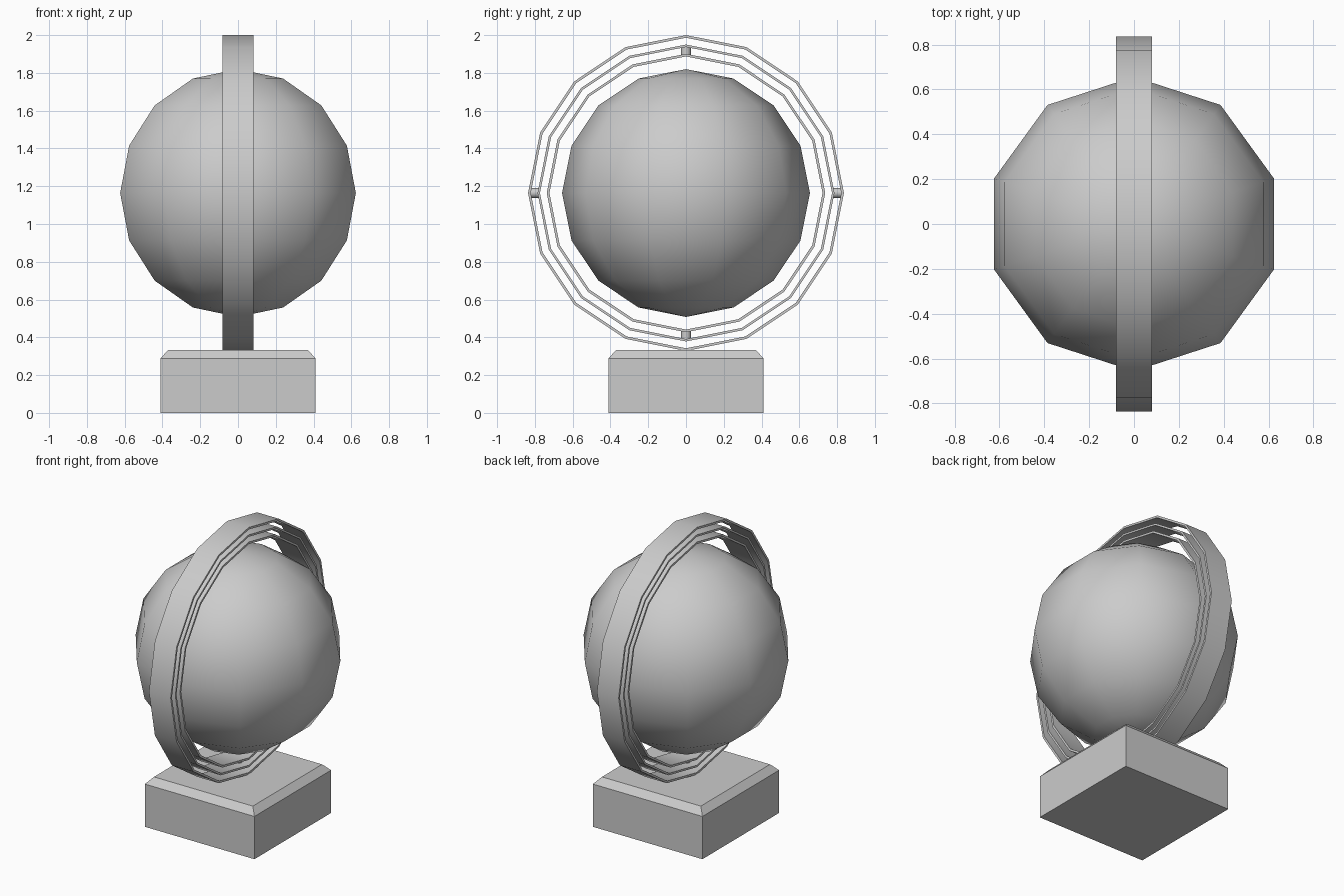
import bpy, bmesh
from math import sin, cos, pi, radians
from mathutils import Matrix, Vector

if "Cube" in bpy.data.objects:
    bpy.data.objects.remove(bpy.data.objects["Cube"])

CZ = 1.164  # height of the globe centre


def lathe(name, profile, sides, start=0.0, closed=False, matrix=Matrix(), smooth=None):
    """Spin an (r, z) profile about z, then place it with a matrix."""
    bm = bmesh.new()
    rings = []
    for i in range(sides):
        a = start + 2 * pi * i / sides
        rings.append([bm.verts.new((r * cos(a), r * sin(a), z)) for r, z in profile])
    n = len(profile)
    for i in range(sides):
        p, q = rings[i], rings[(i + 1) % sides]
        for j in range(n if closed else n - 1):
            k = (j + 1) % n
            bm.faces.new((p[j], q[j], q[k], p[k]))
    bmesh.ops.remove_doubles(bm, verts=bm.verts, dist=1e-5)
    bmesh.ops.dissolve_degenerate(bm, edges=bm.edges, dist=1e-6)
    bmesh.ops.recalc_face_normals(bm, faces=bm.faces)
    bm.transform(matrix)
    me = bpy.data.meshes.new(name)
    bm.to_mesh(me)
    bm.free()
    ob = bpy.data.objects.new(name, me)
    bpy.context.collection.objects.link(ob)
    if smooth:
        bpy.ops.object.select_all(action='DESELECT')
        ob.select_set(True)
        bpy.context.view_layer.objects.active = ob
        bpy.ops.object.shade_smooth_by_angle(angle=radians(smooth))
    return ob


centre = Matrix.Translation((0, 0, CZ))

# Chamfered square base
s = 2 ** 0.5
lathe("base", [(0, 0), (0.41 * s, 0), (0.41 * s, 0.289), (0.37 * s, 0.333), (0, 0.333)],
      4, start=pi / 4)

# Globe: 10 segments, 8 rings, with a vertex on the y axis
R = 0.656
arc = [(R * sin(pi * i / 8), -R * cos(pi * i / 8)) for i in range(9)]
arc[0], arc[-1] = (0, -R), (0, R)
lathe("globe", arc, 10, start=pi / 2, matrix=centre, smooth=80)

# Three concentric 16-sided bands standing in the yz plane
upright = centre @ Matrix.Rotation(pi / 2, 4, 'Y')
W = 0.081
for name, ro, ri in (("outer_ring", 0.836, 0.822),
                     ("middle_ring", 0.786, 0.773),
                     ("inner_ring", 0.737, 0.723)):
    lathe(name, [(ri, -W), (ro, -W), (ro, W), (ri, W)], 16,
          closed=True, matrix=upright, smooth=40)

# Radial pivot pins: sides join outer and middle, top and bottom join middle and inner
for name, d, a, b in (("right_pin", (0, 1, 0), 0.78, 0.828),
                      ("left_pin", (0, -1, 0), 0.78, 0.828),
                      ("top_pin", (0, 0, 1), 0.73, 0.779),
                      ("bottom_pin", (0, 0, -1), 0.73, 0.779)):
    turn = Vector((0, 0, 1)).rotation_difference(Vector(d)).to_matrix().to_4x4()
    lathe(name, [(0, a), (0.027, a), (0.027, b), (0, b)], 8,
          matrix=centre @ turn, smooth=60)
